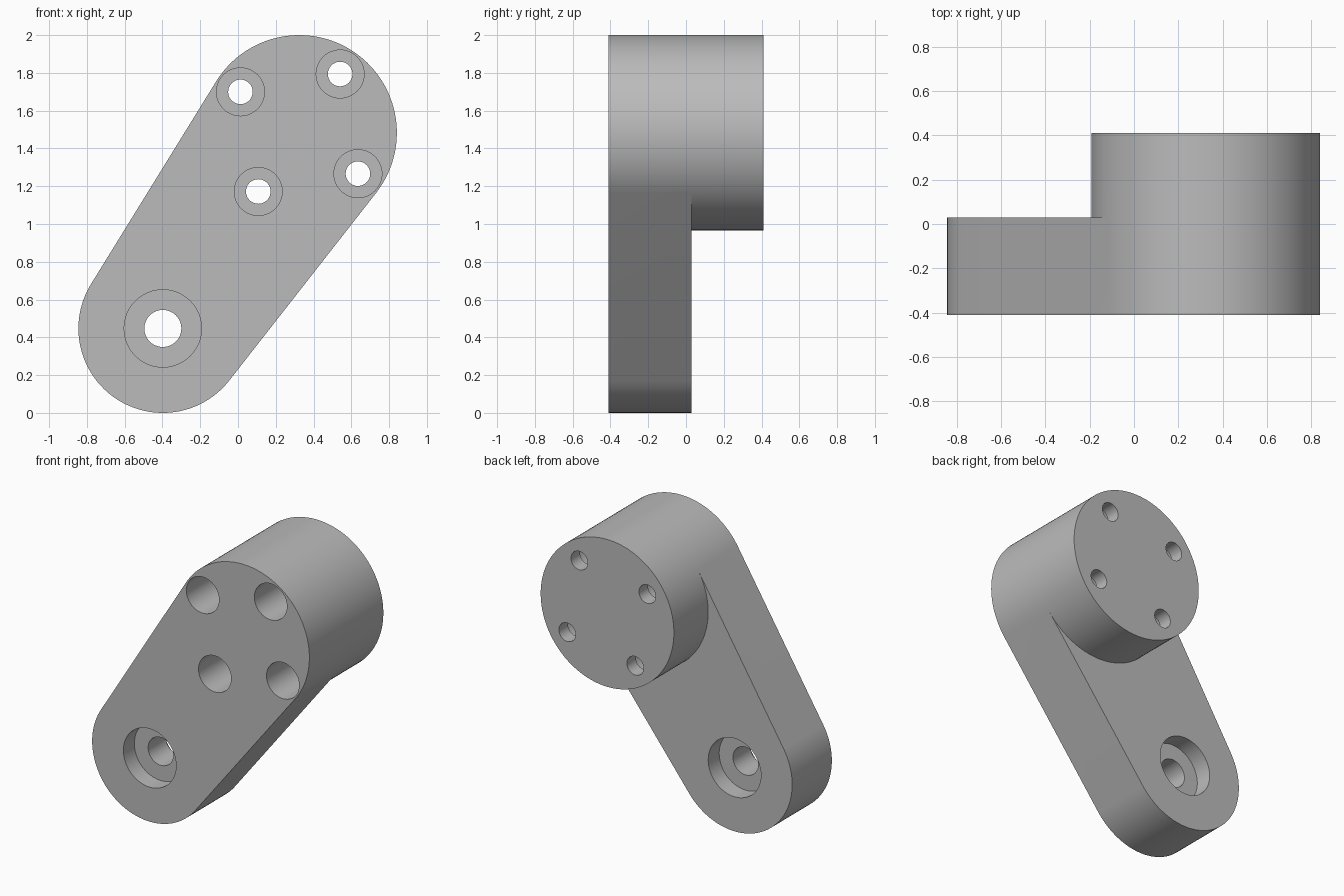
import bpy, bmesh
from math import cos, sin, atan2, acos, hypot, pi, radians

old = bpy.data.objects.get("Cube")
if old:
    bpy.data.objects.remove(old, do_unlink=True)

# Main dimensions
BIG, BIG_R = (0.324, 1.483), 0.517
SMALL, SMALL_R = (-0.398, 0.447), 0.447
FRONT, STEP, BACK = -0.41, 0.03, 0.41

grey = bpy.data.materials.new("plain_grey")
grey.use_nodes = True
colour = (0.5, 0.5, 0.5, 1)
grey.diffuse_color = colour
grey.node_tree.nodes["Principled BSDF"].inputs["Base Color"].default_value = colour


def arc(centre, r, start, end, n):
    return [(centre[0] + r * cos(start + (end - start) * i / n),
             centre[1] + r * sin(start + (end - start) * i / n)) for i in range(n + 1)]


def extrude(name, outline, y0, y1):
    """Solid made by extruding an x-z outline from y0 to y1."""
    bm = bmesh.new()
    face = bm.faces.new([bm.verts.new((x, y0, z)) for x, z in outline])
    top = bmesh.ops.extrude_face_region(bm, geom=[face])["geom"]
    for v in top:
        if isinstance(v, bmesh.types.BMVert):
            v.co.y = y1
    bmesh.ops.recalc_face_normals(bm, faces=bm.faces)
    mesh = bpy.data.meshes.new(name)
    bm.to_mesh(mesh)
    bm.free()
    obj = bpy.data.objects.new(name, mesh)
    bpy.context.collection.objects.link(obj)
    mesh.materials.append(grey)
    return obj


def combine(target, tool, operation):
    mod = target.modifiers.new(operation.lower(), 'BOOLEAN')
    mod.operation, mod.solver, mod.object = operation, 'EXACT', tool
    bpy.context.view_layer.objects.active = target
    bpy.ops.object.modifier_apply(modifier=mod.name)
    bpy.data.objects.remove(tool, do_unlink=True)


def drill(target, centre, r, y0, y1):
    cutter = extrude("drill", arc(centre, r, 0, 2 * pi, 48)[:-1], y0, y1)
    cutter.hide_render = True
    combine(target, cutter, 'DIFFERENCE')


# Tangent directions shared by both rounded ends
dx, dz = BIG[0] - SMALL[0], BIG[1] - SMALL[1]
axis = atan2(dz, dx)
spread = acos((SMALL_R - BIG_R) / hypot(dx, dz))
lo, hi = axis - spread, axis + spread

# Tapered arm with rounded ends, and the round boss behind its upper end
upper = arc(BIG, BIG_R, lo, hi, 60)
lower = arc(SMALL, SMALL_R, hi, lo + 2 * pi, 56)
bracket = extrude("bracket_arm", upper + lower, FRONT, STEP)
boss = extrude("boss", upper + arc(BIG, BIG_R, hi, lo + 2 * pi, 56)[1:-1], STEP, BACK)
combine(bracket, boss, 'UNION')

# Merge the flush walls of arm and boss
bm = bmesh.new()
bm.from_mesh(bracket.data)
bmesh.ops.remove_doubles(bm, verts=bm.verts, dist=0.0001)
bmesh.ops.dissolve_limit(bm, angle_limit=radians(0.2), verts=bm.verts, edges=bm.edges)
bm.to_mesh(bracket.data)
bm.free()

# Pivot hole, recessed on both sides
drill(bracket, SMALL, 0.098, FRONT - 0.1, STEP + 0.1)
drill(bracket, SMALL, 0.205, FRONT - 0.1, FRONT + 0.122)
drill(bracket, SMALL, 0.205, STEP - 0.122, STEP + 0.1)

# Four screw holes with deep front counterbores
for k in range(4):
    a = axis + k * pi / 2
    spot = (BIG[0] + 0.379 * cos(a), BIG[1] + 0.379 * sin(a))
    drill(bracket, spot, 0.065, FRONT - 0.1, BACK + 0.1)
    drill(bracket, spot, 0.127, FRONT - 0.1, BACK - 0.1)

# Smooth curved walls, crisp rims
bpy.ops.object.select_all(action='DESELECT')
bracket.select_set(True)
bpy.context.view_layer.objects.active = bracket
bpy.ops.object.shade_smooth_by_angle(angle=radians(30))
